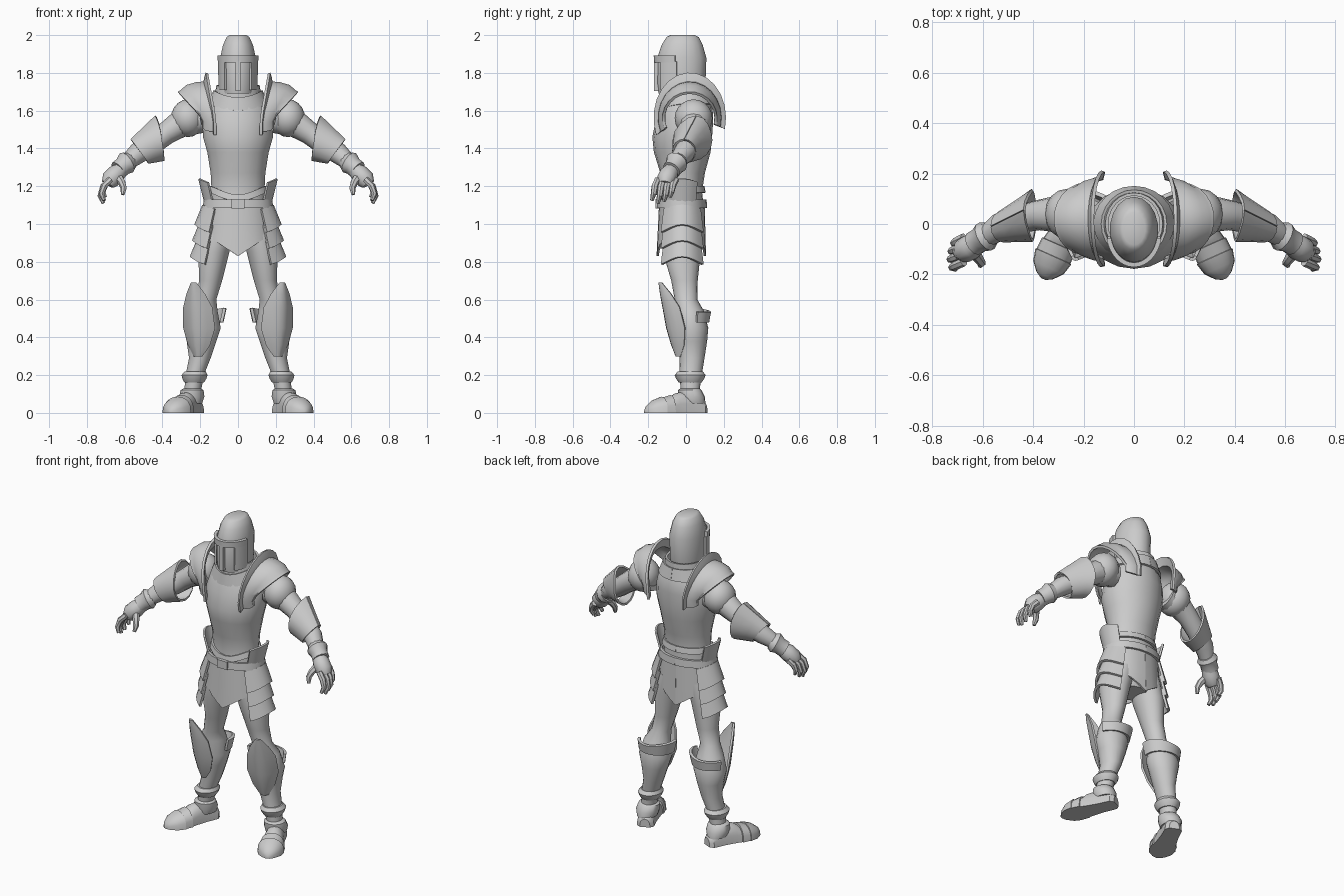
import bpy, bmesh
from math import sin, cos, pi, radians
from mathutils import Vector

if "Cube" in bpy.data.objects:
    bpy.data.objects.remove(bpy.data.objects["Cube"])

STEEL = (0.6, 0.6, 0.6, 1)
steel = bpy.data.materials.new("steel_grey")
steel.use_nodes = True
steel.diffuse_color = STEEL
steel.node_tree.nodes["Principled BSDF"].inputs["Base Color"].default_value = STEEL


def finish(name, bm, mirror=False, thick=0, angle=38):
    """Turn a bmesh into a shaded object, optionally thickened and mirrored."""
    bmesh.ops.recalc_face_normals(bm, faces=bm.faces)
    mesh = bpy.data.meshes.new(name)
    bm.to_mesh(mesh)
    bm.free()
    ob = bpy.data.objects.new(name, mesh)
    bpy.context.collection.objects.link(ob)
    mesh.materials.append(steel)
    bpy.ops.object.select_all(action='DESELECT')
    bpy.context.view_layer.objects.active = ob
    ob.select_set(True)
    if thick:
        mod = ob.modifiers.new("thickness", 'SOLIDIFY')
        mod.thickness, mod.offset = thick, 0
        bpy.ops.object.modifier_apply(modifier="thickness")
    if mirror:
        mod = ob.modifiers.new("mirror", 'MIRROR')
        mod.use_mirror_merge = False
        bpy.ops.object.modifier_apply(modifier="mirror")
    bpy.ops.object.shade_smooth_by_angle(angle=radians(angle))
    return ob


def skin(name, rows, closed=True, caps=True, **kw):
    """Join rows of points with quads."""
    bm = bmesh.new()
    vs = [[bm.verts.new(p) for p in row] for row in rows]
    n = len(rows[0])
    for a, b in zip(vs, vs[1:]):
        for i in range(n if closed else n - 1):
            j = (i + 1) % n
            bm.faces.new((a[i], a[j], b[j], b[i]))
    if closed and caps:
        bm.faces.new(vs[0])
        bm.faces.new(vs[-1])
    return finish(name, bm, **kw)


def ring(z, cx, cy, rx, ry, n=18):
    return [(cx + rx * sin(2 * pi * i / n), cy - ry * cos(2 * pi * i / n), z) for i in range(n)]


def stack(name, rings, **kw):
    """Loft of level ellipses: (z, cx, cy, rx, ry)."""
    return skin(name, [ring(*r) for r in rings], **kw)


def tube(name, pts, n=12, **kw):
    """Round limb through (x, y, z, radius)."""
    ps = [Vector(p[:3]) for p in pts]
    rows = []
    for i, p in enumerate(ps):
        d = (ps[min(i + 1, len(ps) - 1)] - ps[max(i - 1, 0)]).normalized()
        side = d.cross(Vector((0, 1, 0))).normalized()
        up = side.cross(d)
        r = pts[i][3]
        rows.append([p + r * (side * cos(2 * pi * k / n) + up * sin(2 * pi * k / n)) for k in range(n)])
    return skin(name, rows, **kw)


def sheet(name, f, nu, nv, thick=0.012, **kw):
    """Plate given by f(u, v), both running 0..1."""
    rows = [[f(i / nu, j / nv) for i in range(nu + 1)] for j in range(nv + 1)]
    return skin(name, rows, closed=False, thick=thick, **kw)


def band(name, a0, a1, low, high, rim=None, nu=16, nv=2, **kw):
    """Curved plate between two level ellipses; rim(t) shifts (bottom, top) heights."""
    def f(u, v):
        t = radians(a0 + (a1 - a0) * u)
        z, cx, cy, rx, ry = [p + (q - p) * v for p, q in zip(low, high)]
        if rim:
            b, h = rim(t)
            z += b * (1 - v) + h * v
        return (cx + rx * sin(t), cy - ry * cos(t), z)
    return sheet(name, f, nu, nv, **kw)


def block(name, centre, size, **kw):
    bm = bmesh.new()
    bmesh.ops.create_cube(bm, size=1)
    for v in bm.verts:
        v.co = Vector(centre) + Vector(a * b for a, b in zip(v.co, size))
    return finish(name, bm, **kw)


# Helmet with brow ridge, nose bar and cheek guards
stack("helmet", [(1.69, 0, -.025, .09, .12), (1.74, 0, -.025, .094, .128), (1.88, 0, -.022, .096, .13),
                 (1.95, 0, -.02, .08, .108), (1.99, 0, -.018, .06, .085), (2.0, 0, -.018, .045, .065)])
band("brow_ridge", -78, 78, (1.855, 0, -.03, .1, .13), (1.892, 0, -.03, .102, .132), thick=.018)
block("nose_bar", (0, -.155, 1.785), (.026, .028, .16))
band("cheek_guard", 42, 82, (1.71, 0, -.03, .098, .135), (1.86, 0, -.03, .101, .135), thick=.012, nu=5, mirror=True)

# Cuirass, neck guard and hem
stack("cuirass", [(1.08, 0, -.02, .155, .115), (1.17, 0, -.02, .142, .105), (1.27, 0, -.018, .147, .118),
                  (1.38, 0, -.02, .165, .15), (1.46, 0, -.02, .188, .158), (1.55, 0, -.008, .185, .152),
                  (1.62, 0, 0, .165, .14), (1.68, 0, 0, .115, .115)])
dip = lambda t: (-.035 * max(0, cos(t)) ** 2, -.035 * max(0, cos(t)) ** 2)
band("neck_guard", -180, 180, (1.635, 0, .003, .155, .142), (1.705, 0, 0, .125, .13), dip, nu=24)
band("collar", -180, 180, (1.67, 0, 0, .12, .12), (1.735, 0, 0, .108, .118), dip, nu=24)
band("cuirass_hem", -180, 180, (1.165, 0, -.02, .155, .118), (1.2, 0, -.02, .147, .112),
     lambda t: (-.045 * max(0, cos(t)) ** 3,) * 2, nu=24)

# Pauldrons: tall rim, then a dome tapering toward front and back
RIM = [(.165, 1, 1), (.172, .93, .9), (.178, .86, .79), (.22, .84, .77), (.27, .79, .71), (.3, .72, .6), (.315, .73, .56)]

def pauldron(u, v):
    x, sy, sz = RIM[round(v * (len(RIM) - 1))]
    a = -.38 + u * (pi + .62)
    s = max(0, sin(a))
    x = .15 + (x - .15) * (.45 + .55 * s) - .035 * (1 - s)
    return (x, .02 - .19 * sy * cos(a), 1.56 + .24 * sz * sin(a))
sheet("pauldron", pauldron, 14, len(RIM) - 1, mirror=True, thick=.014)

# Shoulder caps and arms
bm = bmesh.new()
bmesh.ops.create_uvsphere(bm, u_segments=16, v_segments=10, radius=1)
for v in bm.verts:
    v.co = Vector((.265 + .09 * v.co.x, .04 + .1 * v.co.y, 1.56 + .1 * v.co.z))
finish("shoulder_cap", bm, mirror=True)
tube("arm", [(.2, .04, 1.56, .08), (.3, .04, 1.535, .074), (.38, .035, 1.48, .06), (.45, .02, 1.425, .056),
             (.53, -.01, 1.375, .056), (.6, -.06, 1.315, .04), (.64, -.08, 1.275, .036)], mirror=True)

# Elbow guards: a funnel with a raised point
def elbow(u, v):
    t = 2 * pi * u
    r = .06 + .045 * v
    flare = max(0, cos(t)) ** 3 * v
    c = Vector((.52, -.01, 1.385)).lerp(Vector((.415, .035, 1.445)), v)
    return c + Vector((.045 * cos(t) * (1 - v) - .025 * v * (1 - cos(t)) * .5 + .02 * flare,
                       .95 * r * sin(t) + .02 * flare, r * cos(t) + .02 * flare))
sheet("elbow_guard", elbow, 16, 3, mirror=True)

# Gauntlet cuffs, hands and fingers
tube("gauntlet_cuff", [(.565, -.035, 1.335, .046), (.59, -.05, 1.325, .062), (.61, -.062, 1.305, .05),
                       (.635, -.078, 1.285, .05)], mirror=True)
tube("palm", [(.61, -.07, 1.295, .038), (.645, -.09, 1.265, .05), (.675, -.105, 1.235, .05),
              (.69, -.11, 1.21, .035)], n=10, mirror=True)
for i, name in enumerate(("index", "middle", "ring", "little")):
    y, k = -.16 + .032 * i, (.95, 1.08, 1, .8)[i]
    tube(name + "_finger", [(.675, y + .01, 1.235, .018), (.675 + .035 * k, y - .005, 1.235 - .035 * k, .018),
                            (.675 + .05 * k, y - .012, 1.235 - .08 * k, .015),
                            (.675 + .035 * k, y - .02, 1.235 - .115 * k, .01)], n=7, mirror=True)
tube("thumb", [(.635, -.11, 1.25, .024), (.615, -.14, 1.22, .02), (.605, -.155, 1.19, .017),
               (.61, -.165, 1.155, .01)], n=7, mirror=True)

# Belt, hip guards, fauld and pelvis
band("belt", -180, 180, (1.085, 0, -.022, .178, .125), (1.13, 0, -.022, .172, .122), nu=24, thick=.018)
block("belt_buckle", (0, -.152, 1.108), (.07, .02, .05))
band("hip_guard", 50, 125, (1.11, 0, -.02, .172, .12), (1.2, 0, -.02, .205, .135),
     lambda t: (0, .05 * max(0, sin(t)) ** 2 - .01), nu=8, mirror=True)
band("fauld", -180, 180, (.83, 0, -.025, .178, .125), (1.1, 0, -.022, .165, .115),
     lambda t: (.12 * abs(sin(t)), 0), nu=24, nv=3)
stack("pelvis", [(1.1, 0, -.022, .15, .1), (.95, 0, -.022, .155, .105), (.87, 0, -.022, .09, .08)])

# Three overlapping hip tassets on each side
for k in range(3):
    z = 1.075 - .085 * k
    band("tasset_" + ("upper", "middle", "lower")[k], 42, 138,
         (z - .1, .012 * k, -.02, .225, .145), (z, .012 * k, -.02, .182, .125),
         lambda t: (.05 * max(0, sin(t)) ** 4 - .03, .025 * sin(t) ** 4), nu=8, mirror=True, thick=.014)

# Legs
stack("leg", [(.98, .09, -.02, .085, .1), (.85, .128, -.022, .083, .1), (.7, .145, -.008, .062, .07),
              (.6, .17, 0, .056, .06), (.54, .185, .02, .078, .075), (.45, .19, .03, .1, .088),
              (.38, .193, .032, .08, .08), (.29, .202, .032, .058, .066), (.21, .226, .025, .05, .06),
              (.12, .24, .022, .045, .05), (.04, .245, .03, .045, .05)], mirror=True)

# Pointed greaves turned outward, with a calf rim behind
GREAVE = [(.69, .012, .175), (.63, .05, .165), (.56, .08, .15), (.45, .088, .128), (.36, .06, .1), (.3, .02, .075)]
OUT, SIDE = Vector((sin(.42), -cos(.42), 0)), Vector((cos(.42), sin(.42), 0))

def greave(u, v):
    z, w, d = GREAVE[round(v * (len(GREAVE) - 1))]
    s = 2 * u - 1
    return Vector((.165 + .02 * v, .02, z)) + SIDE * (w * s) + OUT * (d - .7 * w * abs(s) ** 1.6)
sheet("greave", greave, 6, len(GREAVE) - 1, mirror=True)
band("calf_rim", -75, -250, (.48, .185, .025, .1, .09), (.535, .18, .025, .112, .1),
     lambda t: (0, .02 * max(0, -sin(t))), nu=14, mirror=True, thick=.016)

# Ankle cuffs, heel guards and pointed sabatons
stack("ankle_cuff", [(.16, .232, .022, .052, .06), (.18, .231, .022, .064, .074), (.2, .23, .022, .07, .082),
                     (.22, .226, .022, .056, .066)], mirror=True)
stack("heel_guard", [(.05, .245, .035, .056, .068), (.085, .245, .03, .068, .07), (.12, .243, .02, .062, .062),
                     (.13, .243, .02, .046, .05)], mirror=True)
FOOT = [(-.1, .03, .05), (-.08, .05, .07), (0, .052, .115), (.07, .06, .105), (.1, .066, .085), (.102, .072, .095),
        (.15, .074, .08), (.152, .078, .086), (.2, .066, .068), (.235, .036, .04), (.25, .01, .015)]
rows = []
for d, w, h in FOOT:
    c = Vector((.258, .01, 0)) + OUT * d
    rows.append([c + SIDE * (w * cos(pi * i / 10)) + Vector((0, 0, h * sin(pi * i / 10) ** .7)) for i in range(11)])
skin("sabaton", rows, mirror=True)
